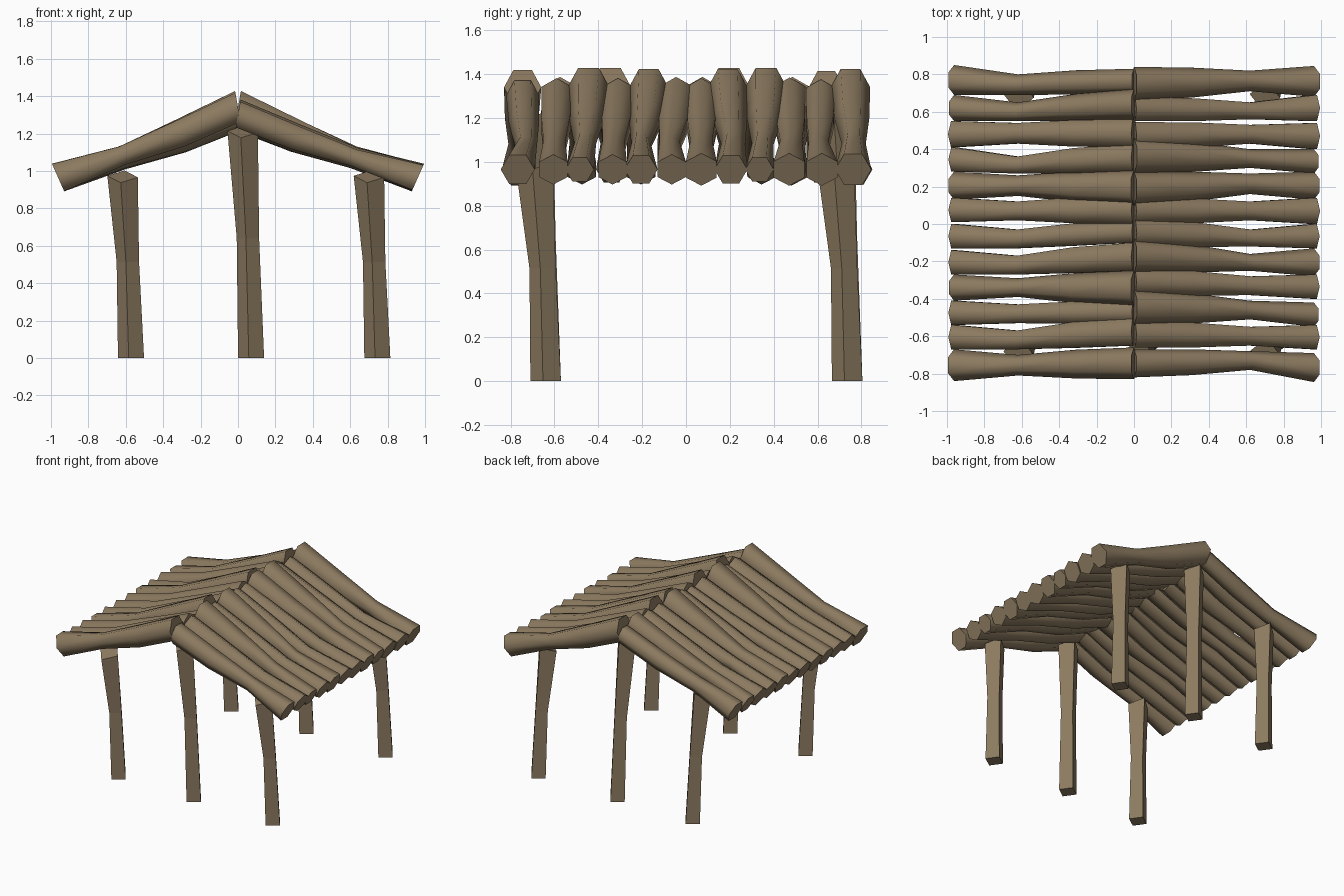
import bpy, bmesh, math

if "Cube" in bpy.data.objects:
    bpy.data.objects.remove(bpy.data.objects["Cube"])

wood = bpy.data.materials.new("weathered brown wood")
wood.diffuse_color = (0.262, 0.195, 0.117, 1)
wood.use_nodes = True
wood.node_tree.nodes["Principled BSDF"].inputs["Base Color"].default_value = wood.diffuse_color


def loft(name, rings, smooth):
    """Skin a list of equal-length vertex rings and cap both ends."""
    bm = bmesh.new()
    vs = [[bm.verts.new(p) for p in ring] for ring in rings]
    n = len(vs[0])
    for a, b in zip(vs, vs[1:]):
        for i in range(n):
            j = (i + 1) % n
            bm.faces.new((a[i], a[j], b[j], b[i])).smooth = smooth
    caps = [bm.faces.new(vs[0]), bm.faces.new(vs[-1])]
    bmesh.ops.recalc_face_normals(bm, faces=bm.faces[:])
    for cap in caps:        # crisp end caps
        for e in cap.edges:
            e.smooth = False
    me = bpy.data.meshes.new(name)
    bm.to_mesh(me)
    bm.free()
    me.materials.append(wood)
    bpy.context.collection.objects.link(bpy.data.objects.new(name, me))


def log(name, side, ridge, mid, eave):
    """Hexagonal roof log; each argument is (y min, y max) seen from above."""
    near = [ridge[k] * .6 + mid[k] * .4 + (-.004, .004)[k] for k in (0, 1)]
    big = ridge[1] - ridge[0] > .155
    lift = .038 if big else 0
    # wide logs lie on a flat side, narrow ones stand on an edge
    phase = 0 if big or eave[1] - eave[0] > .142 else math.pi / 6
    spine = [(.0, 1.302 + lift, ridge, 10), (.31, 1.176 + lift * .6, near, 22),
             (.62, 1.07 + lift * .3, mid, 19), (.962, .965, eave, 24)]
    rings = []
    for x, z, (lo, hi), tilt in spine:
        t = math.radians(tilt)
        r = (hi - lo) / 2 / math.cos(phase)
        h = r * 1.08 if phase == 0 else r
        ring = []
        for i in range(6):
            a = i * math.pi / 3 + phase
            c, s = math.cos(a) * r, math.sin(a) * h
            ring.append((side * (x + s * math.sin(t)), (lo + hi) / 2 + c,
                         z + s * math.cos(t)))
        rings.append(ring)
    loft(name, rings, True)


# roof logs: y ranges at ridge, waist and eave
right = [((.66, .84), (.71, .82), (.68, .845)), ((.55, .68), (.56, .65), (.55, .69)),
         ((.40, .545), (.43, .53), (.40, .54)), ((.27, .46), (.30, .40), (.27, .40)),
         ((.10, .28), (.16, .27), (.13, .28)), ((0, .14), (.02, .12), (0, .14)),
         ((-.12, .03), (-.12, -.03), (-.13, 0)), ((-.26, -.08), (-.25, -.16), (-.28, -.13)),
         ((-.38, -.24), (-.38, -.28), (-.40, -.27)), ((-.54, -.35), (-.51, -.41), (-.55, -.42)),
         ((-.66, -.52), (-.65, -.55), (-.67, -.54)), ((-.82, -.67), (-.78, -.68), (-.845, -.69))]
left = [((.70, .83), (.69, .80), (.69, .85)), ((.56, .72), (.55, .65), (.55, .69)),
        ((.41, .56), (.43, .54), (.41, .55)), ((.28, .43), (.27, .36), (.28, .41)),
        ((.10, .29), (.15, .26), (.13, .28)), ((0, .15), (.02, .12), (.01, .14)),
        ((-.10, .02), (-.13, -.03), (-.13, 0)), ((-.25, -.10), (-.27, -.17), (-.27, -.14)),
        ((-.44, -.25), (-.39, -.29), (-.41, -.27)), ((-.53, -.41), (-.53, -.43), (-.54, -.41)),
        ((-.65, -.50), (-.67, -.57), (-.67, -.54)), ((-.83, -.66), (-.81, -.70), (-.84, -.67))]
for side, word, rows in ((1, "right", right), (-1, "left", left)):
    for i, row in enumerate(rows):
        log(f"{word}_roof_log_{i + 1}", side, *row)


def post(name, x, y, top):
    """Square post that leans and thickens toward a sloping top."""
    rings = []
    for dx, dy, z, half, turn, slope in ((0, 0, 0, .050, 35, 0),
                                         (-.017, -.014, top * .53, .043, 35, 0),
                                         (-.045, -.05, top, .058, 38, .4)):
        ring = []
        for i in range(4):
            a = math.radians(45 + 90 * i + turn)
            u, v = half * 1.414 * math.cos(a), half * 1.414 * math.sin(a)
            ring.append((x + dx + u, y + dy + v, z + v * slope))
        rings.append(ring)
    loft(name, rings, False)


# posts: three under each gable
for y, where in ((-.64, "front"), (.735, "back")):
    for x, top, word in ((-.572, .97, "left"), (.07, 1.21, "middle"), (.745, .97, "right")):
        post(f"{where}_{word}_post", x, y, top)
